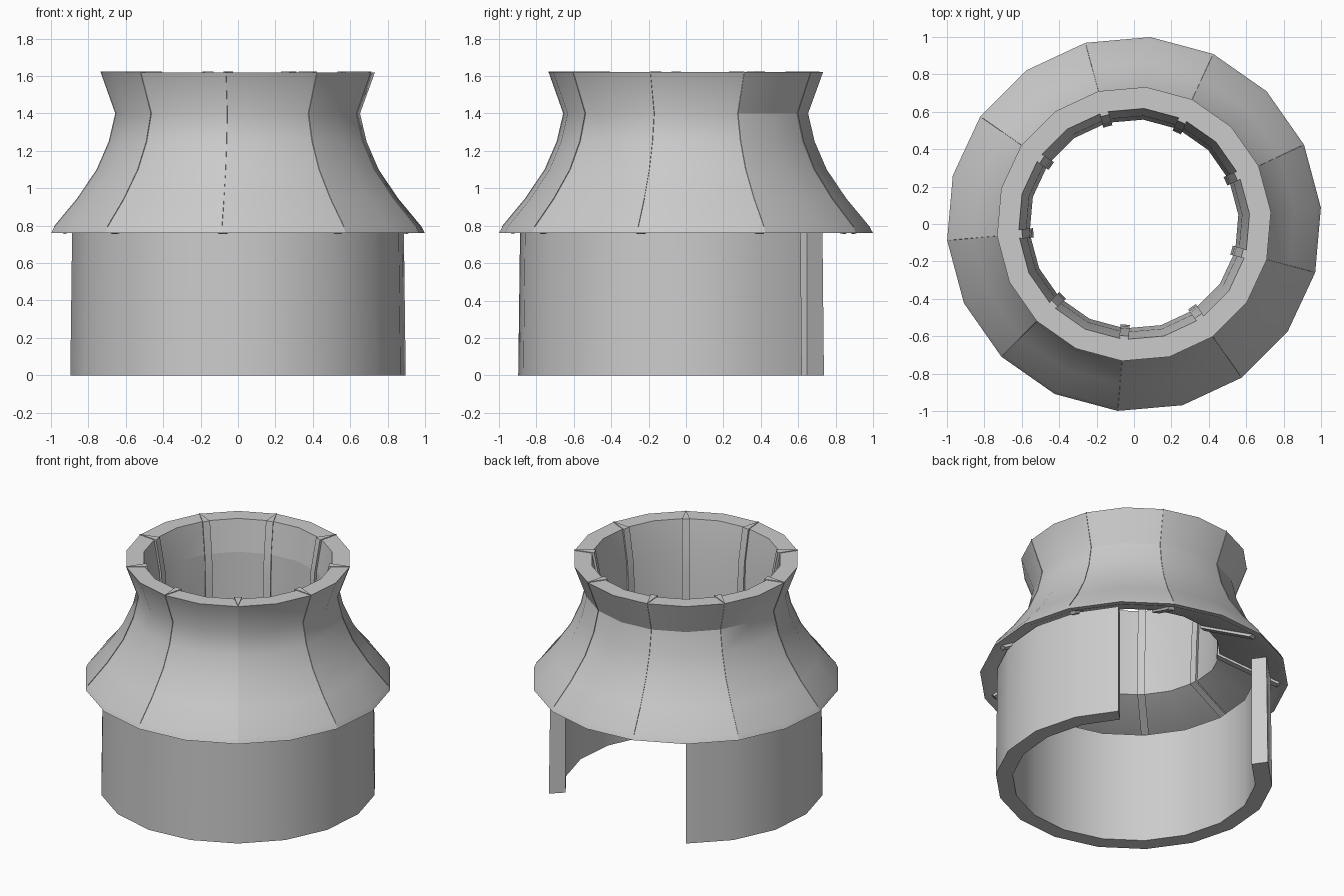
import bpy, bmesh
from math import cos, sin, radians, degrees, atan2

if "Cube" in bpy.data.objects:
    bpy.data.objects.remove(bpy.data.objects["Cube"])

def pos(r, deg, z, side=0.0):
    a = radians(deg)
    return (r * cos(a) - side * sin(a), r * sin(a) + side * cos(a), z)

def sweep(name, section, angles, closed):
    """Carry a closed (radius, z) section around the z axis."""
    bm = bmesh.new()
    rings = [[bm.verts.new(pos(r, a, z)) for r, z in section] for a in angles]
    n, m = len(section), len(rings)
    for i in range(m if closed else m - 1):
        p, q = rings[i], rings[(i + 1) % m]
        for j in range(n):
            k = (j + 1) % n
            bm.faces.new((p[j], q[j], q[k], p[k]))
    if not closed:
        bm.faces.new(rings[0])
        bm.faces.new(rings[-1])
    return finish(name, bm)

def finish(name, bm):
    bmesh.ops.recalc_face_normals(bm, faces=bm.faces)
    for f in bm.faces:
        f.smooth = True
    for e in bm.edges:
        e.smooth = len(e.link_faces) == 2 and e.calc_face_angle(0) < radians(36)
    me = bpy.data.meshes.new(name)
    bm.to_mesh(me)
    bm.free()
    ob = bpy.data.objects.new(name, me)
    bpy.context.collection.objects.link(ob)
    return ob

# Curved wall, open at the back for the doorway
wall_section = [(0.90, 0), (0.89, 0.79), (0.79, 0.79), (0.79, 0)]
sweep("wall", wall_section, list(range(125, 400, 20)) + [403.5], False)

# Flared roof shell with an open top
outer = [(1.003, 0.76), (0.985, 0.795), (0.86, 0.945), (0.755, 1.10),
         (0.69, 1.25), (0.655, 1.40), (0.735, 1.62)]
inner = [(0.62, 1.62), (0.58, 1.40), (0.56, 0.96), (0.96, 0.765)]
roof = sweep("roof", outer + inner, range(5, 365, 20), True)

# Sharp panel seams, and a crease at the neck on the rear panels
me = roof.data
for e in me.edges:
    p, q = (me.vertices[i].co for i in e.vertices)
    mid = (p + q) / 2
    ang = degrees(atan2(mid.y, mid.x)) % 360
    seam = abs((ang - 25 + 20) % 40 - 20) < 1
    neck = abs(p.z - 1.4) < 0.01 and abs(q.z - 1.4) < 0.01
    if seam or (neck and 25 < ang < 165):
        e.use_edge_sharp = True

# Nine ribs: a fine ridge outside, a square batten inside
def rib(i):
    a = 25 + 40 * i
    bm = bmesh.new()
    front = [(r + 0.004, z) for r, z in outer[1:]]
    front[-1] = (front[-1][0], 1.625)
    back = [(0.60, 1.625), (0.575, 1.40), (0.575, 1.25), (0.57, 1.10),
            (0.54, 0.95), (0.93, 0.755)]
    back = [(0.93, 0.755), (0.54, 0.95), (0.545, 1.10), (0.55, 1.25),
            (0.56, 1.40), (0.60, 1.625)]
    rows = [[bm.verts.new(pos(rf, a, zf)), bm.verts.new(pos(rb, a, zb, -0.025)),
             bm.verts.new(pos(rb, a, zb, 0.025))]
            for (rf, zf), (rb, zb) in zip(front, back)]
    for p, q in zip(rows, rows[1:]):
        for j in range(3):
            k = (j + 1) % 3
            bm.faces.new((p[j], p[k], q[k], q[j]))
    bm.faces.new(rows[0])
    bm.faces.new(rows[-1])
    finish(f"roof_rib_{i + 1}", bm)

for i in range(9):
    rib(i)
